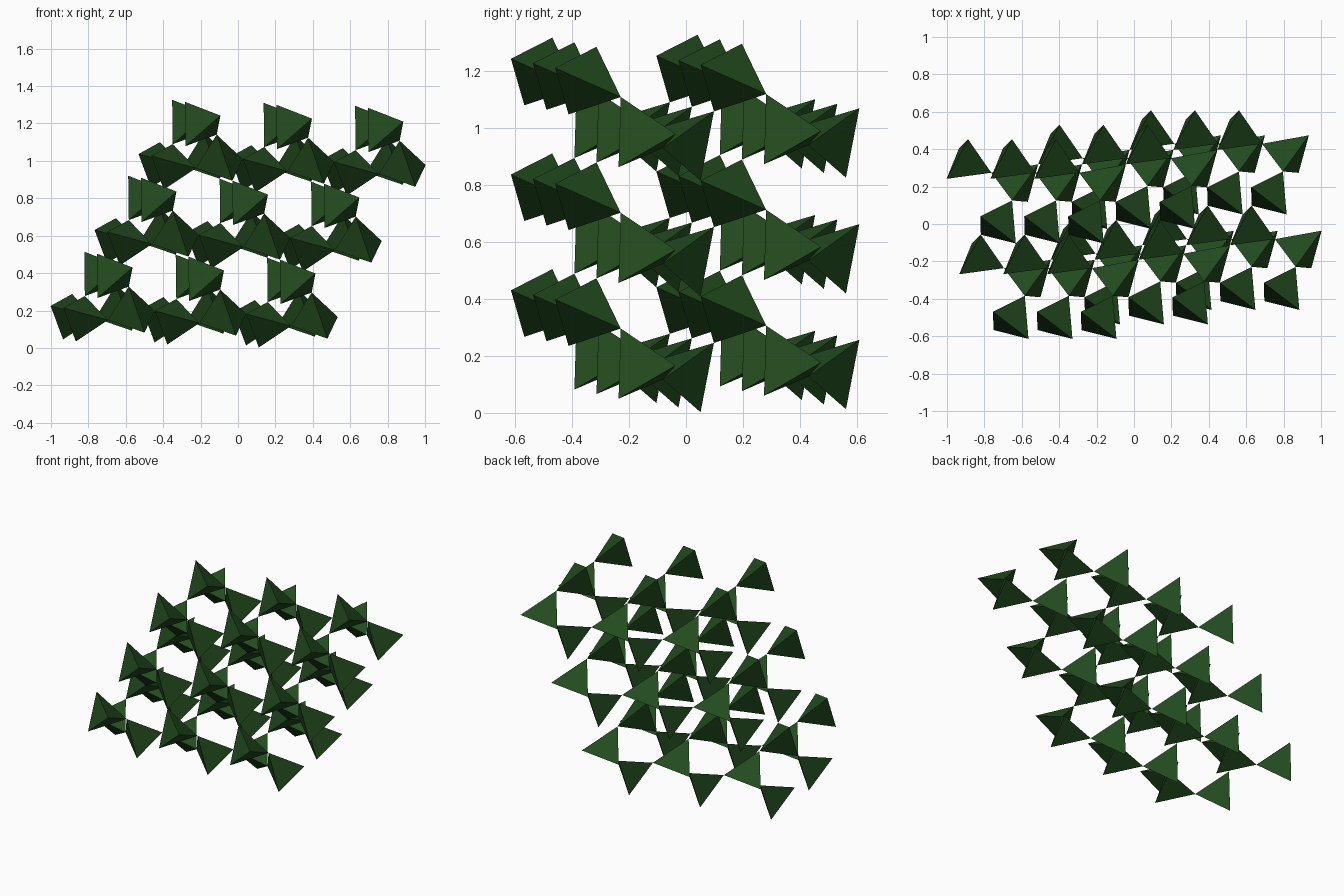
import bpy, bmesh
from mathutils import Vector as V

if "Cube" in bpy.data.objects:
    bpy.data.objects.remove(bpy.data.objects["Cube"])

# Lattice steps: across, back, up
A = V((0.489, 0.0775, -0.016))
B = V((-0.068, 0.510, 0.0105))
C = V((0.235, 0.0, 0.406))

# Six shared corner points of one repeating cell
p_near = V((-0.564, -0.614, 0.430))
p_top = V((-0.754, -0.469, 0.504))
p_mid = V((-0.584, -0.384, 0.328))
p_left = V((-0.751, -0.567, 0.267))
p_right = V((-0.445, -0.191, 0.198))
p_low = V((-0.695, -0.236, 0.149))

# Three corner-sharing tetrahedra per cell
cells = {
    "upper_tetrahedra": (p_near, p_top, p_mid, p_left),
    "right_tetrahedra": (p_mid, p_right, p_top - C + A, p_low),
    "left_tetrahedra": (p_left + B, p_near + B - C, p_low, p_right - A),
}

mat = bpy.data.materials.new("dark_green")
mat.diffuse_color = (0.016, 0.07, 0.013, 1)
mat.use_nodes = True
mat.node_tree.nodes["Principled BSDF"].inputs["Base Color"].default_value = mat.diffuse_color


def tetrahedra(name, corners):
    bm = bmesh.new()
    v = [bm.verts.new(c) for c in corners]
    for i in range(4):
        bm.faces.new([v[j] for j in range(4) if j != i])
    bmesh.ops.recalc_face_normals(bm, faces=bm.faces)
    mesh = bpy.data.meshes.new(name)
    bm.to_mesh(mesh)
    bm.free()
    mesh.materials.append(mat)
    ob = bpy.data.objects.new(name, mesh)
    bpy.context.collection.objects.link(ob)
    # Repeat 3 x 2 x 3 along the lattice
    for step, count in ((A, 3), (B, 2), (C, 3)):
        m = ob.modifiers.new("repeat", 'ARRAY')
        m.count = count
        m.use_relative_offset = False
        m.use_constant_offset = True
        m.constant_offset_displace = step


for name, corners in cells.items():
    tetrahedra(name, corners)
